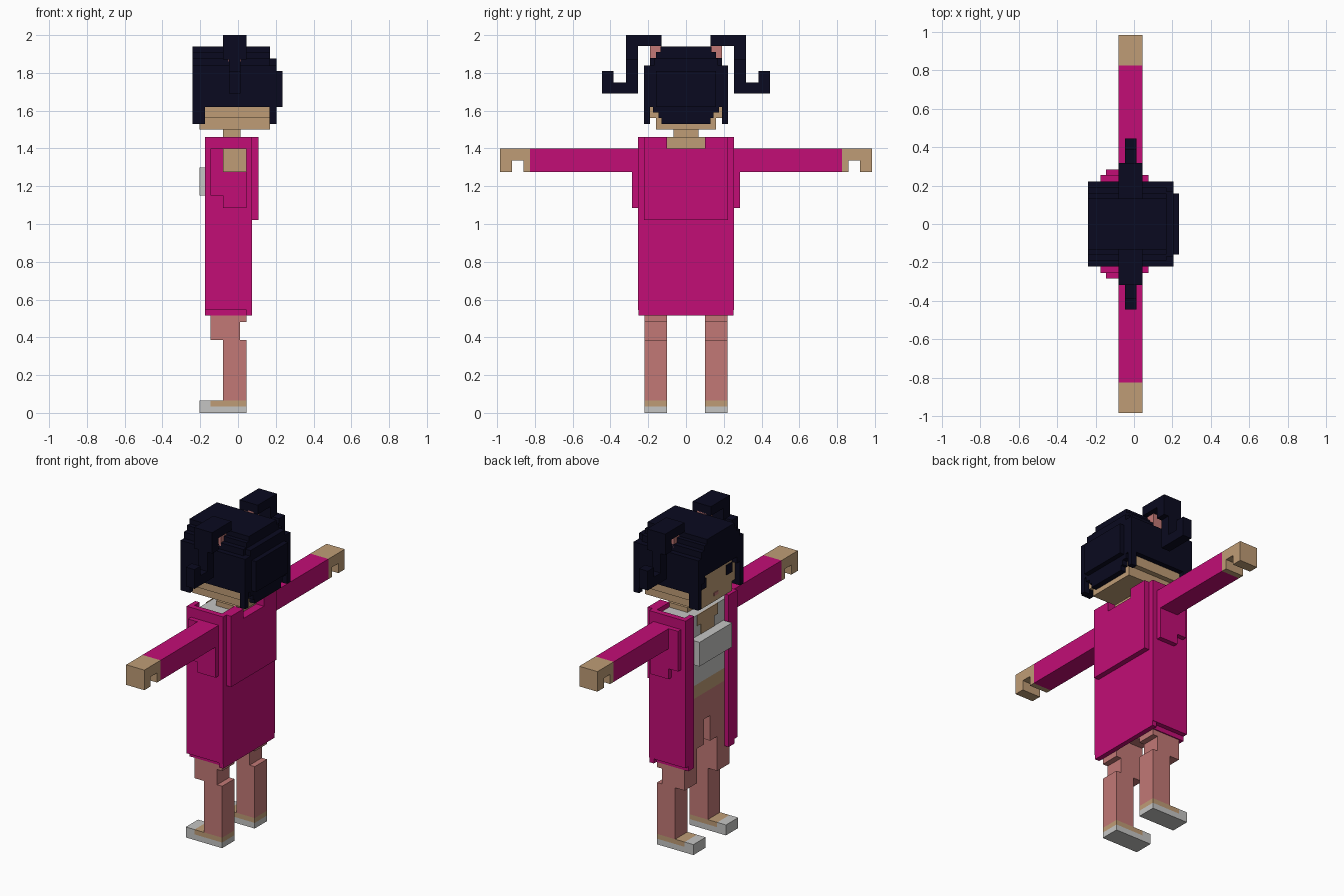
import bpy, bmesh

cube = bpy.data.objects.get("Cube")
if cube:
    bpy.data.objects.remove(cube, do_unlink=True)


def material(name, rgb):
    m = bpy.data.materials.new(name)
    m.use_nodes = True
    col = (*rgb, 1.0)
    m.diffuse_color = col
    bsdf = next(n for n in m.node_tree.nodes if n.type == 'BSDF_PRINCIPLED')
    bsdf.inputs["Base Color"].default_value = col
    bsdf.inputs["Roughness"].default_value = 0.9
    return m


MAGENTA = material("magenta_cloth", (0.54, 0.004, 0.18))
NAVY = material("dark_navy_hair", (0.003, 0.003, 0.014))
SKIN = material("tan_skin", (0.52, 0.335, 0.18))
ROSE = material("dusty_rose", (0.54, 0.19, 0.18))
WHITE = material("off_white", (0.56, 0.56, 0.55))


def blocks(name, mat, boxes):
    """One object from boxes given as (x0, x1, y0, y1, z0, z1)."""
    bm = bmesh.new()
    for x0, x1, y0, y1, z0, z1 in boxes:
        y0, y1 = min(y0, y1), max(y0, y1)
        made = bmesh.ops.create_cube(bm, size=1.0)["verts"]
        for v in made:
            v.co = (x1 if v.co.x > 0 else x0,
                    y1 if v.co.y > 0 else y0,
                    z1 if v.co.z > 0 else z0)
    me = bpy.data.meshes.new(name)
    bm.to_mesh(me)
    bm.free()
    me.materials.append(mat)
    ob = bpy.data.objects.new(name, me)
    bpy.context.collection.objects.link(ob)
    return ob


def flip(boxes, s):
    return [(a, b, c * s, d * s, e, f) for a, b, c, d, e, f in boxes]


def both(boxes):
    return flip(boxes, 1) + flip(boxes, -1)


# The figure looks along -x, so its left side is -y
for side, s in (("left", -1), ("right", 1)):
    # Shoe, foot and leg
    blocks(side + "_shoe", WHITE, flip([
        (-0.205, 0.045, 0.10, 0.22, 0.0, 0.035),
        (-0.205, -0.145, 0.10, 0.22, 0.035, 0.065)], s))
    blocks(side + "_foot", SKIN, flip([
        (-0.145, 0.045, 0.10, 0.22, 0.035, 0.065)], s))
    blocks(side + "_leg", ROSE, flip([
        (-0.08, 0.045, 0.10, 0.22, 0.065, 0.385),
        (-0.145, 0.01, 0.10, 0.22, 0.385, 0.48),
        (-0.145, 0.045, 0.10, 0.22, 0.48, 0.60),
        (-0.145, 0.045, 0.03, 0.22, 0.60, 0.757)], s))
    # Sleeve with its armhole fold
    blocks(side + "_sleeve", MAGENTA, flip([
        (-0.08, 0.045, 0.25, 0.825, 1.275, 1.40),
        (-0.08, 0.045, 0.25, 0.285, 1.085, 1.275),
        (-0.145, -0.08, 0.25, 0.285, 1.15, 1.40)], s))
    # Hand with gap between thumb and fingers
    blocks(side + "_hand", SKIN, flip([
        (-0.08, 0.045, 0.825, 0.985, 1.335, 1.40),
        (-0.08, 0.045, 0.825, 0.86, 1.275, 1.335),
        (-0.08, 0.045, 0.922, 0.985, 1.275, 1.335)], s))
    # Hair tie and curled pigtail
    blocks(side + "_hair_tie", ROSE, flip([
        (-0.05, 0.015, 0.13, 0.19, 1.86, 1.95)], s))
    blocks(side + "_pigtail", NAVY, flip([
        (-0.08, 0.045, 0.13, 0.318, 1.943, 2.0),
        (-0.08, 0.045, 0.255, 0.318, 1.87, 1.943),
        (-0.048, 0.012, 0.255, 0.318, 1.69, 1.87),
        (-0.048, 0.012, 0.318, 0.445, 1.69, 1.75),
        (-0.048, 0.012, 0.385, 0.445, 1.75, 1.81)], s))
    # Eye plate
    blocks(side + "_eye", NAVY, flip([
        (-0.21, -0.204, 0.10, 0.155, 1.62, 1.68)], s))

# Torso under the robe
blocks("trouser_top", ROSE, [(-0.145, 0.045, -0.22, 0.22, 0.757, 0.92)])
blocks("waist", SKIN, [(-0.145, 0.045, -0.22, 0.22, 0.92, 1.0)])
blocks("shirt", WHITE, [(-0.145, 0.045, -0.22, 0.22, 1.0, 1.43)])
blocks("chest_wrap", WHITE, [(-0.205, -0.145, -0.16, 0.16, 1.15, 1.30)])
blocks("neckline", SKIN, [
    (-0.15, -0.144, -0.10, 0.10, 1.365, 1.432),
    (-0.15, -0.144, -0.065, 0.065, 1.302, 1.365)])
blocks("neck", SKIN, [
    (-0.08, 0.055, -0.10, 0.10, 1.38, 1.46),
    (-0.08, 0.012, -0.065, 0.065, 1.46, 1.51)])

# Open robe: sides, front edges, back and raised back panel
blocks("robe", MAGENTA, both([
    (-0.175, 0.075, 0.22, 0.255, 0.545, 1.46),
    (-0.175, 0.045, 0.215, 0.226, 0.515, 0.60),
    (-0.175, -0.145, 0.17, 0.222, 0.515, 1.46),
    (0.045, 0.075, 0.10, 0.222, 1.40, 1.46),
    (0.075, 0.108, 0.10, 0.222, 1.40, 1.46)]) + [
    (0.045, 0.075, -0.252, 0.252, 0.515, 1.40),
    (0.075, 0.108, -0.222, 0.222, 1.02, 1.40)])

# Head and mouth
blocks("head", SKIN, [
    (-0.205, 0.17, -0.19, 0.19, 1.56, 1.80),
    (-0.205, 0.17, -0.158, 0.158, 1.50, 1.56)])
blocks("mouth", ROSE, [(-0.209, -0.204, -0.02, 0.02, 1.535, 1.555)])

# Stepped hair crown, fringe, side locks and rounded back
crown = [(-0.24, 0.17, -w, w, 1.72, top) for w, top in
         ((0.222, 1.84), (0.19, 1.88), (0.16, 1.91), (0.135, 1.94))]
back = [(0.168, 0.205, -w, w, low, high) for w, low, high in
        ((0.13, 1.53, 1.56), (0.145, 1.56, 1.59), (0.175, 1.59, 1.62),
         (0.222, 1.62, 1.84), (0.17, 1.84, 1.875))]
blocks("hair", NAVY, crown + back + [
    (0.205, 0.235, -0.158, 0.158, 1.62, 1.81)] + both([
        (-0.24, 0.17, 0.188, 0.222, 1.62, 1.73),
        (-0.24, -0.175, 0.19, 0.222, 1.53, 1.62),
        (0.168, 0.205, 0.19, 0.222, 1.53, 1.62),
        (-0.24, -0.204, 0.158, 0.19, 1.68, 1.73)]))
